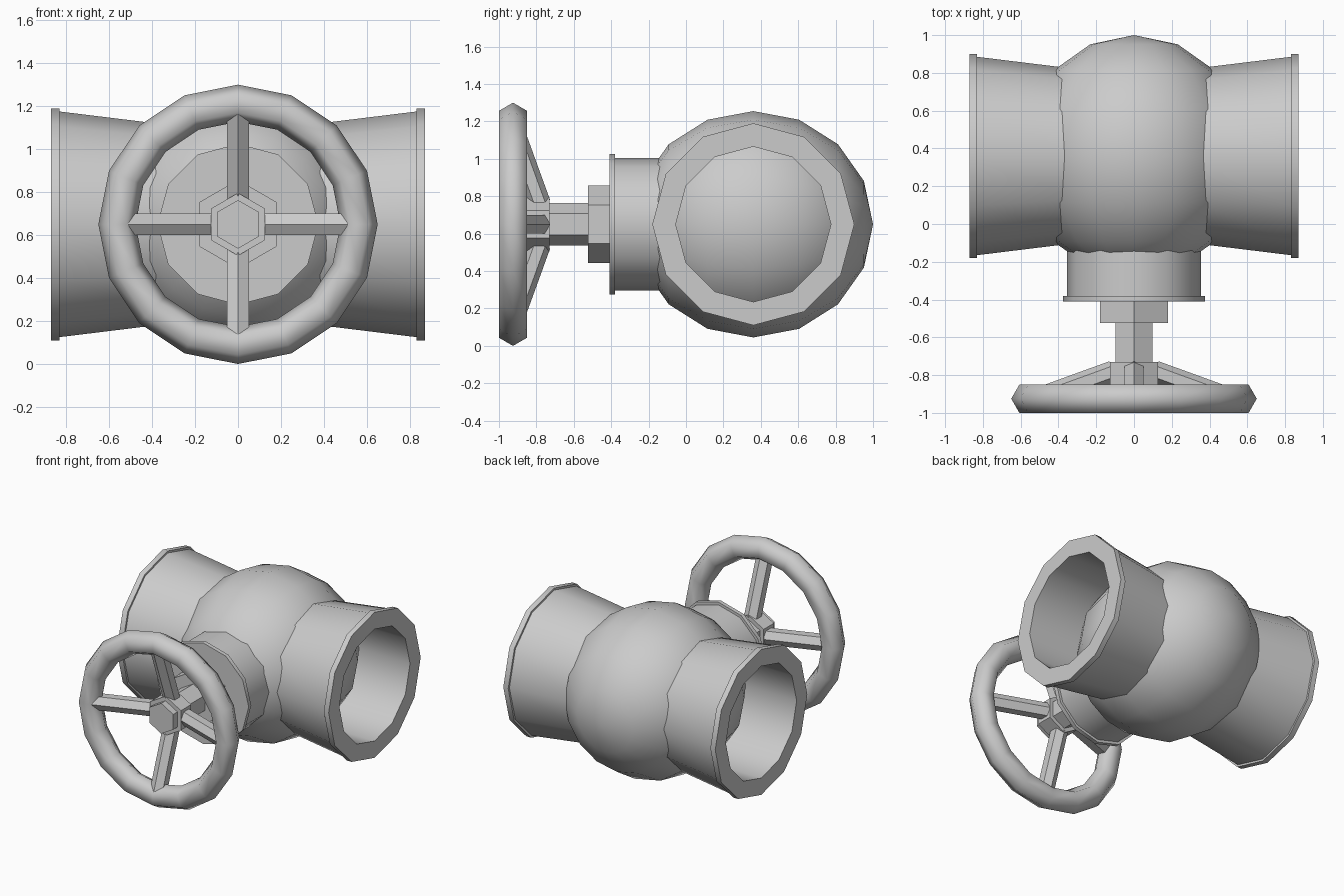
import bpy, bmesh, math
from mathutils import Vector, Matrix

if "Cube" in bpy.data.objects:
    bpy.data.objects.remove(bpy.data.objects["Cube"])

CY, CZ = 0.36, 0.65   # body centre (y, z)


def frame(xa, ya, za, origin):
    """Matrix from local axes and an origin."""
    m = Matrix((xa, ya, za)).transposed().to_4x4()
    m.translation = Vector(origin)
    return m


def lathe(name, profile, sides, matrix, tube=False, angle=35):
    """Spin a (radius, height) profile; tube joins last ring to first, else ends are capped."""
    bm = bmesh.new()
    rings = []
    for r, h in profile:
        rings.append([bm.verts.new((r * math.cos(2 * math.pi * i / sides),
                                    r * math.sin(2 * math.pi * i / sides), h))
                      for i in range(sides)])
    pairs = list(zip(rings, rings[1:]))
    if tube:
        pairs.append((rings[-1], rings[0]))
    else:
        bm.faces.new(rings[0])
        bm.faces.new(rings[-1])
    for a, b in pairs:
        for i in range(sides):
            j = (i + 1) % sides
            bm.faces.new((a[i], a[j], b[j], b[i]))
    bm.transform(matrix)
    bmesh.ops.recalc_face_normals(bm, faces=bm.faces)
    mesh = bpy.data.meshes.new(name)
    bm.to_mesh(mesh)
    bm.free()
    ob = bpy.data.objects.new(name, mesh)
    bpy.context.collection.objects.link(ob)
    smooth(ob, angle)
    return ob


def smooth(ob, angle):
    bpy.ops.object.select_all(action='DESELECT')
    ob.select_set(True)
    bpy.context.view_layer.objects.active = ob
    bpy.ops.object.shade_smooth_by_angle(angle=math.radians(angle))


# Round valve body, slightly stretched front to back
bpy.ops.mesh.primitive_uv_sphere_add(segments=16, ring_count=8, radius=1,
                                     location=(0, CY, CZ), rotation=(math.pi / 2, 0, 0))
body = bpy.context.object
body.name = "valve_body"
body.scale = (0.605, 0.605, 0.64)
smooth(body, 60)

# Flared pipe ends with lips
pipe = [(0.415, 0.30), (0.46, 0.30), (0.525, 0.83), (0.54, 0.83), (0.54, 0.87), (0.415, 0.87)]
for side, s in (("left", -1), ("right", 1)):
    lathe(side + "_pipe_end", pipe, 12,
          frame((0, 0, 1), (0, -s, 0), (s, 0, 0), (0, CY, CZ)), tube=True)

# Parts along the stem axis, given as (radius, y) profiles
stem_axis = frame((0, 0, 1), (1, 0, 0), (0, 1, 0), (0, 0, CZ))
lathe("bonnet", [(0.355, 0.0), (0.355, -0.38), (0.375, -0.38), (0.375, -0.41)], 12, stem_axis)
lathe("packing_nut", [(0.207, -0.40), (0.207, -0.525)], 6, stem_axis)
lathe("stem", [(0.113, -0.52), (0.113, -0.90)], 6, stem_axis)
lathe("wheel_hub", [(0.146, -0.73), (0.146, -0.85)], 6, stem_axis)

# Handwheel rim
bpy.ops.mesh.primitive_torus_add(major_segments=16, minor_segments=6, major_radius=0.5634,
                                 minor_radius=0.0866, location=(0, -0.925, CZ),
                                 rotation=(math.pi / 2, 0, 0))
rim = bpy.context.object
rim.name = "handwheel_rim"
smooth(rim, 65)

# Four hexagonal spokes leaning forward to the rim
for k in range(4):
    a = k * math.pi / 2
    out = Vector((math.cos(a), 0, math.sin(a)))
    start = out * 0.11 + Vector((0, -0.781, CZ))
    end = out * 0.54 + Vector((0, -0.937, CZ))
    d = (end - start).normalized()
    across = Vector((-math.sin(a), 0, math.cos(a)))
    lathe("spoke_%d" % (k + 1), [(0.058, 0), (0.058, (end - start).length)], 6,
          frame(across.cross(d), across, d, start))
